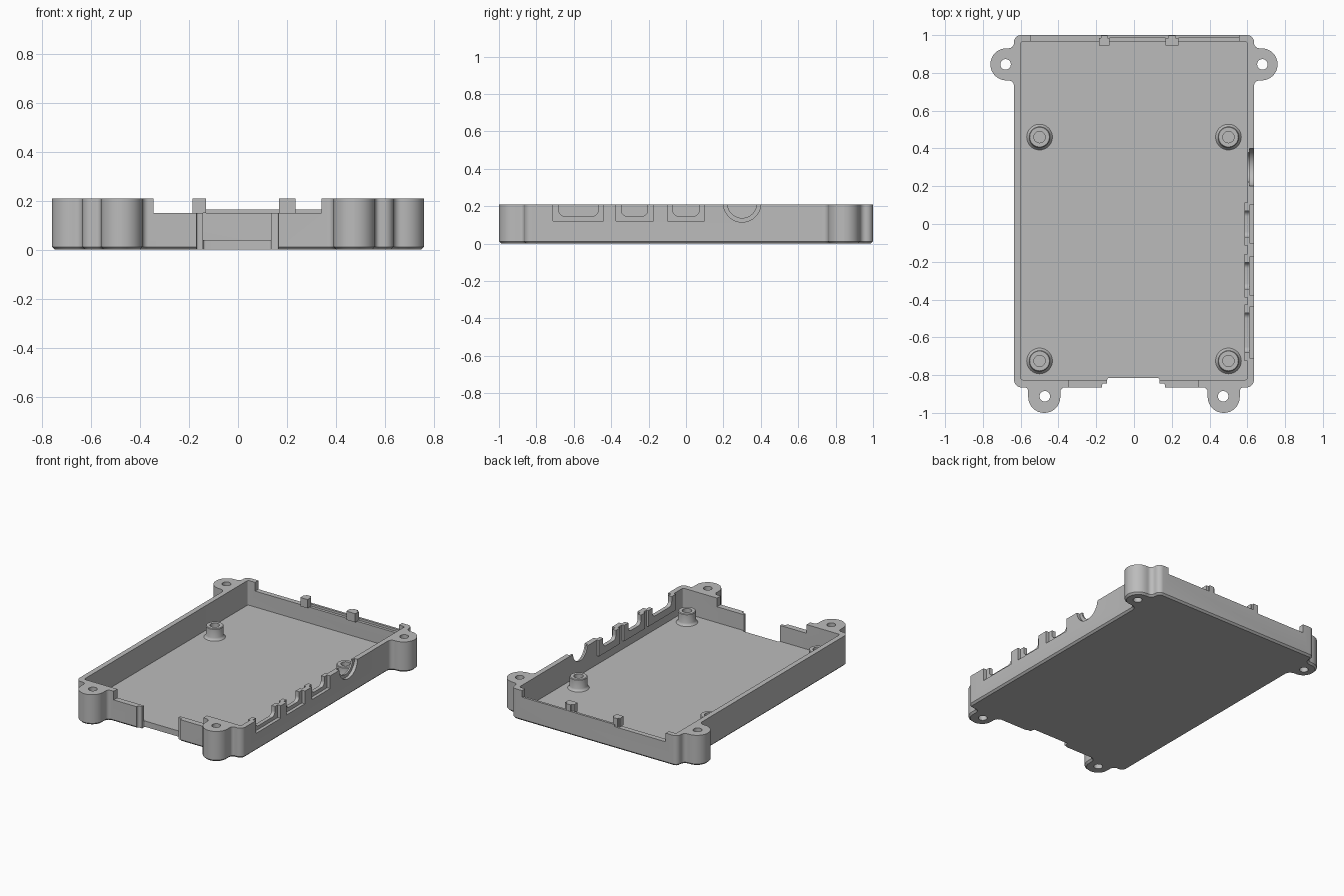
import bpy, bmesh, math
from mathutils import Vector

if "Cube" in bpy.data.objects:
    bpy.data.objects.remove(bpy.data.objects["Cube"], do_unlink=True)

grey = bpy.data.materials.new("plain_grey")
grey.use_nodes = True
COLOUR = (0.5, 0.5, 0.5, 1)
grey.diffuse_color = COLOUR
grey.node_tree.nodes["Principled BSDF"].inputs["Base Color"].default_value = COLOUR

TOP, FLOOR = 0.21, 0.04
ABOVE = 0.3          # cutters reach past the rim


def rounded(corners, steps=8):
    """Round each (x, y, radius) corner of a closed outline."""
    out = []
    for i, (x, y, r) in enumerate(corners):
        p = Vector((x, y))
        if r == 0:
            out.append(p)
            continue
        a = (Vector(corners[i - 1][:2]) - p).normalized()
        b = (Vector(corners[(i + 1) % len(corners)][:2]) - p).normalized()
        half = a.angle(b) / 2
        mid = p + (a + b).normalized() * r / math.sin(half)
        start, end = p + a * r / math.tan(half) - mid, p + b * r / math.tan(half) - mid
        sweep = math.pi - 2 * half
        for k in range(steps + 1):
            t = k / steps
            w0 = math.sin((1 - t) * sweep) / math.sin(sweep)
            w1 = math.sin(t * sweep) / math.sin(sweep)
            out.append(mid + start * w0 + end * w1)
    return out


def finish(name, bm):
    bmesh.ops.recalc_face_normals(bm, faces=bm.faces)
    mesh = bpy.data.meshes.new(name)
    bm.to_mesh(mesh)
    bm.free()
    mesh.materials.append(grey)
    obj = bpy.data.objects.new(name, mesh)
    bpy.context.collection.objects.link(obj)
    return obj


def prism(name, outline, lo, hi, axis="z", chamfer=0):
    bm = bmesh.new()
    place = (lambda p: (p[0], p[1], lo)) if axis == "z" else (lambda p: (lo, p[0], p[1]))
    base = bm.faces.new([bm.verts.new(place(p)) for p in outline])
    rim = list(base.edges)
    grown = bmesh.ops.extrude_face_region(bm, geom=[base], use_keep_orig=True)["geom"]
    shift = Vector((0, 0, hi - lo)) if axis == "z" else Vector((hi - lo, 0, 0))
    bmesh.ops.translate(bm, vec=shift, verts=[v for v in grown if isinstance(v, bmesh.types.BMVert)])
    bmesh.ops.recalc_face_normals(bm, faces=bm.faces)
    if chamfer:
        bmesh.ops.bevel(bm, geom=rim, offset=chamfer, segments=1, affect="EDGES")
    return finish(name, bm)


def rect(x0, x1, y0, y1, r=0):
    return rounded([(x0, y0, r), (x1, y0, r), (x1, y1, r), (x0, y1, r)])


def box(name, x0, x1, y0, y1, z0, z1):
    return prism(name, rect(x0, x1, y0, y1), z0, z1)


def circle(cx, cy, r, n=40):
    return [(cx + r * math.cos(i * math.tau / n), cy + r * math.sin(i * math.tau / n)) for i in range(n)]


def combine(target, parts, operation):
    for part in parts:
        part.hide_render = True
        mod = target.modifiers.new(part.name, "BOOLEAN")
        mod.operation, mod.object, mod.solver = operation, part, "EXACT"
    graph = bpy.context.evaluated_depsgraph_get()
    mesh = bpy.data.meshes.new_from_object(target.evaluated_get(graph))
    target.modifiers.clear()
    target.data = mesh
    for part in parts:
        bpy.data.objects.remove(part, do_unlink=True)


def smooth(obj):
    bpy.ops.object.select_all(action="DESELECT")
    obj.select_set(True)
    bpy.context.view_layer.objects.active = obj
    bpy.ops.object.shade_smooth_by_angle(angle=math.radians(30))


# Tray outline with four screw ears, mirrored from its left half
half = [(0.39, -0.865, 0.025), (0.39, -1, 0.084), (0.56, -1, 0.084), (0.56, -0.865, 0.02),
        (0.635, -0.865, 0.04), (0.635, 0.76, 0.03), (0.76, 0.76, 0.084), (0.76, 0.93, 0.084),
        (0.635, 0.93, 0.03), (0.635, 1, 0.035)]
outline = rounded(half + [(-x, y, r) for x, y, r in reversed(half)])
tray = prism("tray", outline, 0, TOP, chamfer=0.012)

# Cavity and ear screw holes
cuts = [prism("cavity", rect(-0.6, 0.6, -0.825, 0.965, 0.012), FLOOR, ABOVE)]
for side in (-1, 1):
    for x, y in ((0.68, 0.845), (0.472, -0.912)):
        cuts.append(prism("ear_hole", circle(side * x, y, 0.028, 24), -0.1, ABOVE))
combine(tray, cuts, "DIFFERENCE")

# Inner frames behind the three side ports
ports = [(-0.71, -0.44), (-0.375, -0.175), (-0.1, 0.1)]
frames = [box("port_frame", 0.585, 0.612, a - 0.015, b + 0.015, 0.1, TOP) for a, b in ports]
combine(tray, frames, "UNION")

# Side ports: outer recess plus smaller rounded opening
cuts = []
for a, b in ports:
    cuts.append(box("port_recess", 0.612, 0.7, a, b, 0.122, ABOVE))
    cuts.append(prism("port_opening", rect(a + 0.03, b - 0.03, 0.147, ABOVE, 0.03), 0.55, 0.7, "x"))
cuts.append(prism("round_recess", circle(0.3, 0.215, 0.1), 0.612, 0.7, "x"))
cuts.append(prism("round_opening", circle(0.3, 0.215, 0.078), 0.55, 0.7, "x"))

# Lowered front and back walls, and the front notch through the floor
cuts += [box("front_step", -0.345, 0.34, -0.9, -0.8, 0.15, ABOVE),
         box("back_step", -0.545, 0.555, 0.94, 1.1, 0.15, ABOVE),
         prism("notch_outer", rect(-0.17, 0.165, -0.95, -0.845, 0.01), -0.1, ABOVE),
         prism("notch_inner", rect(-0.142, 0.135, -0.95, -0.815, 0.01), -0.1, ABOVE)]
combine(tray, cuts, "DIFFERENCE")
smooth(tray)

# Thin lip and two catch tabs on the back wall
box("back_lip", -0.155, 0.555, 0.984, 1.0, 0.14, 0.165)
for name, x0, x1 in (("right_catch", -0.185, -0.13), ("left_catch", 0.167, 0.235)):
    box(name, x0, x1, 0.945, 0.985, 0.15, TOP)
    middle = (x0 + x1) / 2
    box(name + "_back", middle - 0.018, middle + 0.018, 0.98, 0.998, 0.15, TOP)


# Hollow standoffs with a flared foot
def standoff(name, x, y, n=40):
    profile = [(0.03, 0.045), (0.03, 0.12), (0.052, 0.12), (0.056, 0.116), (0.056, 0.058),
               (0.06, 0.048), (0.07, FLOOR - 0.002)]
    bm = bmesh.new()
    rings = [[bm.verts.new((x + px, y + py, z)) for px, py in circle(0, 0, r, n)] for r, z in profile]
    for lower, upper in zip(rings, rings[1:]):
        for i in range(n):
            j = (i + 1) % n
            bm.faces.new((lower[i], lower[j], upper[j], upper[i]))
    bm.faces.new(rings[0])
    bm.faces.new(rings[-1])
    smooth(finish(name, bm))


for side, label in ((-1, "right"), (1, "left")):
    standoff("back_standoff_" + label, side * 0.5, 0.46)
    standoff("front_standoff_" + label, side * 0.5, -0.725)
